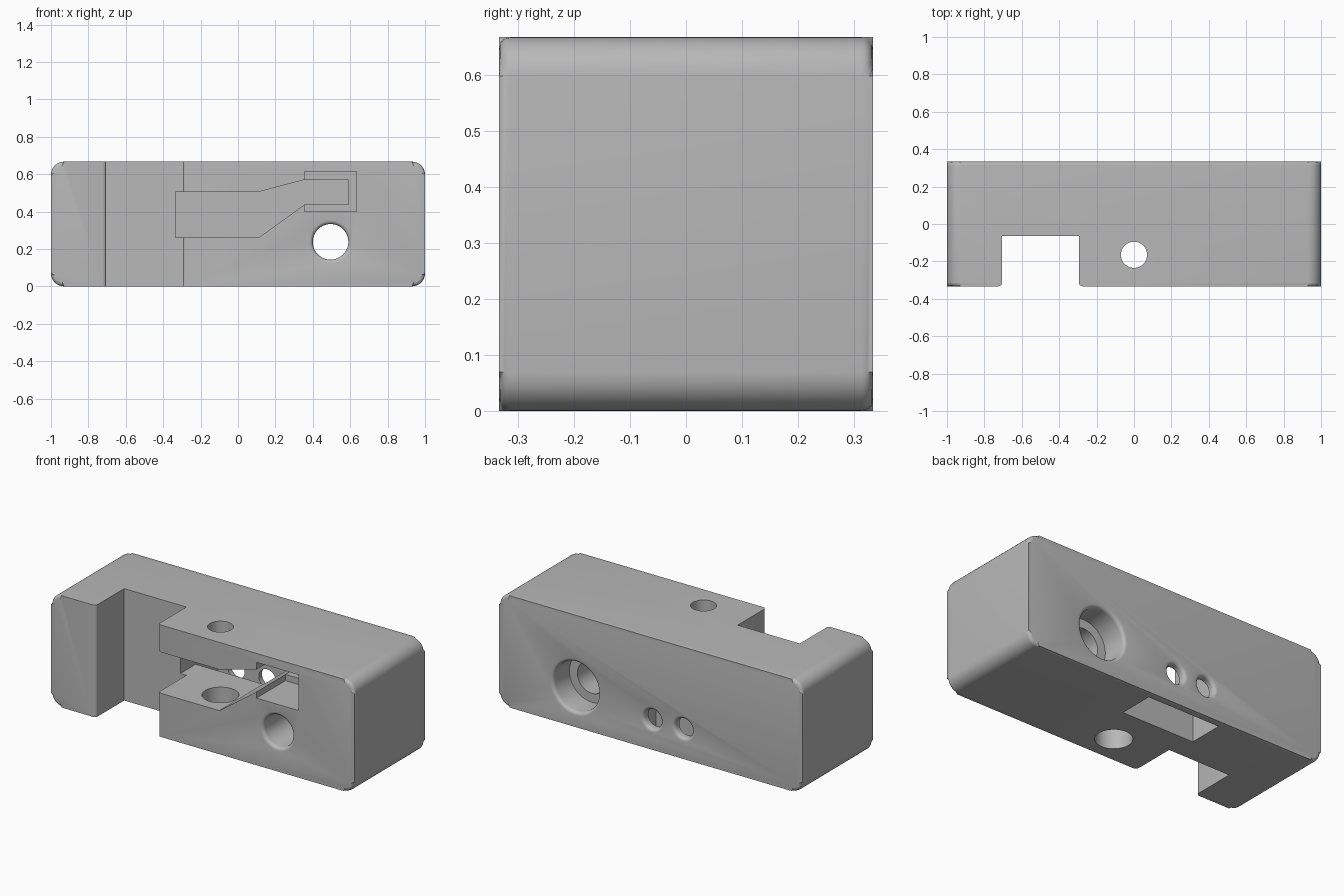
import bpy, bmesh
from math import sin, cos, pi

W, D, H = 1.0, 0.333, 0.667
FILLET = 0.02

cube = bpy.data.objects.get("Cube")
if cube:
    bpy.data.objects.remove(cube, do_unlink=True)

grey = bpy.data.materials.new("plain_grey")
grey.use_nodes = True
colour = (0.48, 0.48, 0.48, 1)
grey.diffuse_color = colour
grey.node_tree.nodes["Principled BSDF"].inputs["Base Color"].default_value = colour


def finish(name, bm):
    bmesh.ops.recalc_face_normals(bm, faces=bm.faces)
    mesh = bpy.data.meshes.new(name)
    bm.to_mesh(mesh)
    bm.free()
    mesh.materials.append(grey)
    obj = bpy.data.objects.new(name, mesh)
    bpy.context.collection.objects.link(obj)
    return obj


def prism(name, outline, start, end, axis="y", edge=0):
    """Extrude an outline along y (points x, z) or z (points x, y)."""
    bm = bmesh.new()

    def place(p, t):
        return (p[0], t, p[1]) if axis == "y" else (p[0], p[1], t)
    a = [bm.verts.new(place(p, start)) for p in outline]
    b = [bm.verts.new(place(p, end)) for p in outline]
    caps = [bm.faces.new(a), bm.faces.new(b)]
    for i in range(len(a)):
        j = (i + 1) % len(a)
        bm.faces.new((a[i], a[j], b[j], b[i]))
    if edge:
        rims = [e for f in caps for e in f.edges]
        bmesh.ops.bevel(bm, geom=rims, offset=edge, segments=4,
                        profile=0.5, affect="EDGES")
    return finish(name, bm)


def lathe(name, centre, profile, axis, sides=48):
    """Turn (radius, position) pairs around an axis through centre."""
    bm = bmesh.new()
    rings = []
    for r, t in profile:
        ring = []
        for i in range(sides):
            u = centre[0] + r * cos(2 * pi * i / sides)
            v = centre[1] + r * sin(2 * pi * i / sides)
            ring.append(bm.verts.new((u, t, v) if axis == "y" else (u, v, t)))
        rings.append(ring)
    for a, b in zip(rings, rings[1:]):
        for i in range(sides):
            j = (i + 1) % sides
            bm.faces.new((a[i], a[j], b[j], b[i]))
    bm.faces.new(rings[0])
    bm.faces.new(rings[-1])
    return finish(name, bm)


def rounded_mouth(r, face, side):
    """Hole profile that flares at a face, then runs on outside the block."""
    steps = [i * pi / 8 for i in range(5)]
    pts = [(r + FILLET * (1 - cos(t)), face - side * FILLET * (1 - sin(t)))
           for t in steps]
    return pts + [(r + FILLET, face + side * 0.1)]


def box(x0, x1, z0, z1):
    return [(x0, z0), (x1, z0), (x1, z1), (x0, z1)]


# Block with large end roundings and small front and back fillets
R = 0.07
outline = []
for k, (cx, cz) in enumerate([(W - R, H - R), (R - W, H - R),
                              (R - W, R), (W - R, R)]):
    for i in range(9):
        t = (k + i / 8) * pi / 2
        outline.append((cx + R * cos(t), cz + R * sin(t)))
block = prism("clamp_block", outline, -D, D, edge=FILLET)

# Open notch with rounded front lips
left, right, back = -0.705, -0.295, -0.065
notch = [(left, back)]
arc = [i * pi / 8 for i in range(5)]
lip = [(FILLET * (1 - cos(t)), FILLET * (1 - sin(t)) - D) for t in arc]
notch += [(left - dx, y) for dx, y in lip]
notch += [(left - FILLET, -0.5), (right + FILLET, -0.5)]
notch += [(right + dx, y) for dx, y in reversed(lip)]
notch.append((right, back))

# Lever slot, widened seat at its tip, and pocket open at the bottom
lever = [(-0.335, 0.26), (0.11, 0.26), (0.355, 0.437), (0.59, 0.437),
         (0.59, 0.57), (0.355, 0.57), (0.11, 0.505), (-0.335, 0.505)]
cutters = [
    prism("notch_cutter", notch, -0.2, 1, axis="z"),
    prism("lever_slot_cutter", lever, -0.5, 0.29),
    prism("tip_seat_cutter", box(0.355, 0.633, 0.40, 0.613), -0.5, -0.06),
    prism("pocket_cutter", box(-0.335, 0.142, -0.2, 0.505), 0.08, 0.29),
]

# Stepped vertical hole: wide below the slot, narrow above it
cutters.append(lathe("vertical_hole_cutter", (0, -0.165),
                     [(0.10, -0.2), (0.10, 0.4), (0.07, 0.4), (0.07, 0.9)], "z"))

# Through hole with a wide counterbore at the back
front_mouth = list(reversed(rounded_mouth(0.095, -D, -1)))
cutters.append(lathe("through_hole_cutter", (0.495, 0.238),
                     front_mouth + [(0.095, 0.18), (0.148, 0.18)]
                     + rounded_mouth(0.148, D, 1), "y"))

# Pair of small back holes that open into the pocket
for name, x in (("inner", -0.01), ("outer", -0.215)):
    cutters.append(lathe(name + "_pin_hole_cutter", (x, 0.18),
                         [(0.056, 0.2)] + rounded_mouth(0.056, D, 1), "y"))

# Cut everything out of the block
bpy.ops.object.select_all(action="DESELECT")
bpy.context.view_layer.objects.active = block
block.select_set(True)
for cutter in cutters:
    cutter.hide_render = True
    mod = block.modifiers.new(cutter.name, "BOOLEAN")
    mod.operation = "DIFFERENCE"
    mod.solver = "EXACT"
    mod.object = cutter
    bpy.ops.object.modifier_apply(modifier=mod.name)
for cutter in cutters:
    bpy.data.objects.remove(cutter, do_unlink=True)
bpy.ops.object.shade_smooth_by_angle(angle=pi / 6)
